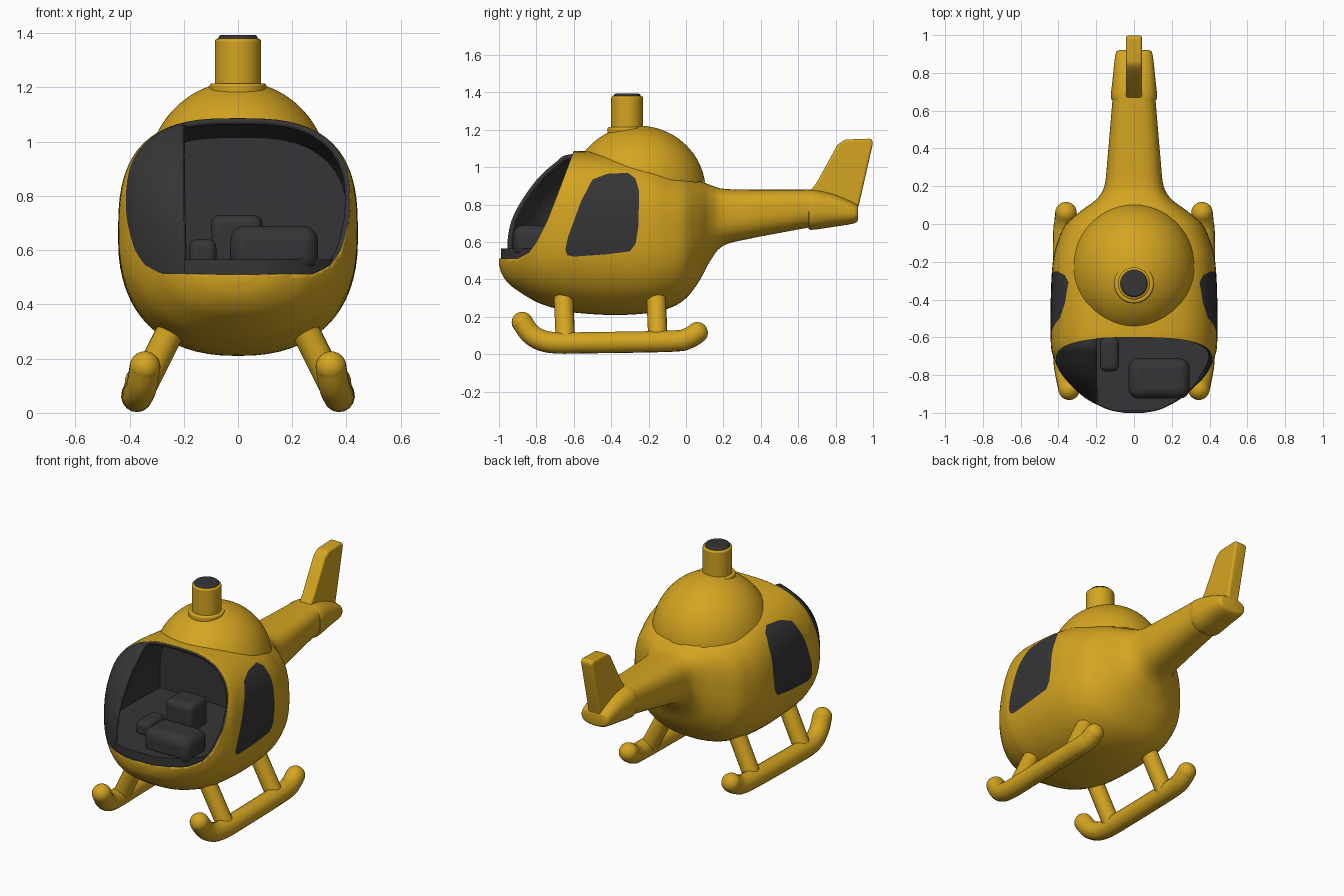
import bpy, bmesh, math
from mathutils import Vector

old = bpy.data.objects.get("Cube")
if old:
    bpy.data.objects.remove(old, do_unlink=True)


def material(name, rgb):
    m = bpy.data.materials.new(name)
    m.use_nodes = True
    m.diffuse_color = (*rgb, 1)
    m.node_tree.nodes["Principled BSDF"].inputs["Base Color"].default_value = (*rgb, 1)
    return m


YELLOW = material("golden yellow", (.66, .375, .015))
DARK = material("charcoal", (.036, .036, .038))
SEG = 64
UPPER, LOWER = 2.9, 2.35


def finish(bm, name, mats, angle=40):
    me = bpy.data.meshes.new(name)
    bm.to_mesh(me)
    bm.free()
    ob = bpy.data.objects.new(name, me)
    bpy.context.collection.objects.link(ob)
    for m in mats:
        me.materials.append(m)
    smooth(ob, angle)
    return ob


def smooth(ob, angle=40):
    bpy.ops.object.select_all(action='DESELECT')
    ob.select_set(True)
    bpy.context.view_layer.objects.active = ob
    bpy.ops.object.shade_smooth_by_angle(angle=math.radians(angle))


def refine(rows, steps):
    """Catmull-Rom interpolation of station rows."""
    v = [Vector(r) for r in rows]
    out = []
    for i in range(len(v) - 1):
        a, b, c, d = v[max(i - 1, 0)], v[i], v[i + 1], v[min(i + 2, len(v) - 1)]
        for k in range(steps):
            t = k / steps
            out.append(b + (c - a) * t / 2 + (a - b * 2.5 + c * 2 - d / 2) * t * t
                       + ((b - c) * 3 + d - a) * t ** 3 / 2)
    return out + [v[-1]]


def loft(rows):
    """Closed superellipse loft; each row is y, half width, bottom, top."""
    bm = bmesh.new()
    rings = []
    for y, w, lo, hi in rows:
        ring = []
        for i in range(SEG):
            a = math.tau * i / SEG
            c, s = math.cos(a), math.sin(a)
            power = UPPER if s > 0 else LOWER
            x = math.copysign(abs(c) ** (2 / power), c) * w
            z = (lo + hi) / 2 + math.copysign(abs(s) ** (2 / power), s) * (hi - lo) / 2
            ring.append(bm.verts.new((x, y, z)))
        rings.append(ring)
    for r, q in zip(rings, rings[1:]):
        for i in range(SEG):
            j = (i + 1) % SEG
            bm.faces.new((r[i], r[j], q[j], q[i]))
    bm.faces.new(rings[0])
    bm.faces.new(rings[-1])
    bmesh.ops.recalc_face_normals(bm, faces=bm.faces)
    return bm


def prism(name, outline, axis, lo, hi, mat, bevel=0):
    """Extrude an outline along x (outline in y, z) or z (outline in x, y)."""
    bm = bmesh.new()
    place = (lambda p, d: (d, *p)) if axis == 'x' else (lambda p, d: (*p, d))
    a = [bm.verts.new(place(p, lo)) for p in outline]
    b = [bm.verts.new(place(p, hi)) for p in outline]
    bm.faces.new(a)
    bm.faces.new(b)
    for i in range(len(a)):
        j = (i + 1) % len(a)
        bm.faces.new((a[i], a[j], b[j], b[i]))
    bmesh.ops.recalc_face_normals(bm, faces=bm.faces)
    ob = finish(bm, name, [mat])
    if bevel:
        mod = ob.modifiers.new("Rounded edges", 'BEVEL')
        mod.width, mod.segments = bevel, 4
        smooth(ob, 60)
    return ob


def box(name, x, y, z, bevel):
    corners = [(x[0], y[0]), (x[1], y[0]), (x[1], y[1]), (x[0], y[1])]
    return prism(name, corners, 'z', *z, DARK, bevel)


# Fuselage and tail boom stations
stations = [
    (-1, .05, .48, .54), (-.985, .13, .43, .62), (-.95, .21, .38, .73), (-.9, .285, .34, .82),
    (-.8, .38, .28, .95), (-.7, .428, .245, 1.04), (-.62, .441, .225, 1.085),
    (-.4, .441, .21, 1.075), (-.2, .43, .22, 1.04), (-.08, .4, .25, .99),
    (0, .36, .30, .96), (.07, .28, .39, .93), (.13, .2, .5, .905),
    (.2, .157, .58, .885), (.35, .14, .62, .88), (.67, .113, .68, .88)]
rows = refine(stations, 5)
bm = loft(rows)


def level(row, x, z):
    """Below 1 inside the fuselage section, above 1 outside."""
    y, w, lo, hi = row
    dz = (z - (lo + hi) / 2) / (hi - lo) * 2
    power = UPPER if dz > 0 else LOWER
    return abs(x / w) ** power + abs(dz) ** power


# Cut lines of the windscreen opening and side windows, in (y, z)
rim = [(-1.1, .51), (-.9, .512), (-.84, .545), (-.8, .6), (-.74, .72), (-.67, .9), (-.585, 1.13)]
window = [(-.6, .522), (-.42, .535), (-.3, .55), (-.27, .59), (-.255, .68), (-.25, .87), (-.27, .94),
          (-.31, .97), (-.42, .965), (-.5, .935), (-.56, .82), (-.63, .63), (-.645, .56), (-.635, .53)]


def cut(p, q, keep):
    faces = [f for f in bm.faces if keep(f.calc_center_median())]
    geom = faces + list({e for f in faces for e in f.edges}) \
        + list({v for f in faces for v in f.verts})
    normal = (0, p[1] - q[1], q[0] - p[0])
    bmesh.ops.bisect_plane(bm, geom=geom, plane_co=(0, *p), plane_no=normal, dist=1e-5)


def inside(c, line):
    return all((q[0] - p[0]) * (c.z - p[1]) - (q[1] - p[1]) * (c.y - p[0]) > 0
               for p, q in zip(line, line[1:]))


loop = window + window[:1]
for p, q in zip(rim, rim[1:]):
    cut(p, q, lambda c: c.y < -.5 and c.z > .4)
for p, q in zip(loop, loop[1:]):
    cut(p, q, lambda c: -.7 < c.y < -.2 and .45 < c.z < 1.02)
bmesh.ops.bisect_plane(bm, geom=bm.verts[:] + bm.edges[:] + bm.faces[:],
                       plane_co=(-.2, 0, 0), plane_no=(1, 0, 0), dist=1e-5)
open_faces = []
for f in bm.faces:
    c = f.calc_center_median()
    if inside(c, rim):
        f.material_index = 1
        if c.x > -.2:
            open_faces.append(f)
    elif inside(c, loop):
        f.material_index = 1
bmesh.ops.delete(bm, geom=open_faces, context='FACES')
body = finish(bm, "fuselage", [YELLOW, DARK], 50)
wall = body.modifiers.new("Cabin lining", 'SOLIDIFY')
wall.thickness, wall.offset = .022, -1
wall.material_offset = wall.material_offset_rim = 1

# Cabin floor and rear bulkhead follow the fuselage
cabin = [r for r in rows if -.99 < r[0] < -.15]


def half_width(r):
    drop = abs((r[2] + r[3] - 1.06) / (r[3] - r[2]))
    return r[1] * max(0, 1 - drop ** LOWER) ** (1 / LOWER) - .012


side = [(half_width(r), r[0]) for r in cabin]
prism("cabin_floor", side + [(-x, y) for x, y in reversed(side)], 'z', .49, .565, DARK)
y, w, lo, hi = cabin[-1]
finish(loft([(y - .03, w - .015, lo + .015, hi - .015), (y, w - .015, lo + .015, hi - .015)]),
       "rear_bulkhead", [DARK])

# Seating
box("seat_cushion", (-.03, .295), (-.925, -.71), (.52, .69), .055)
box("seat_back", (-.1, .09), (-.6, -.42), (.54, .73), .035)
box("side_console", (-.18, -.08), (-.78, -.6), (.54, .64), .03)

# Engine hump, trimmed where it would hang into the cabin
bpy.ops.mesh.primitive_uv_sphere_add(segments=96, ring_count=64, location=(0, -.255, .872))
hump = bpy.context.object
hump.name = "engine_hump"
hump.scale = (.335, .36, .35)
hump.data.materials.append(YELLOW)
smooth(hump)
hb = bmesh.new()
hb.from_mesh(hump.data)
buried = []
for v in hb.verts:
    p = v.co * Vector(hump.scale) + hump.location
    row = min(rows, key=lambda r: abs(r[0] - p.y))
    if level(row, p.x, p.z) < .9:
        buried.append(v)
bmesh.ops.delete(hb, geom=buried, context='VERTS')
hb.to_mesh(hump.data)
hb.free()

# Rotor mast
for name, r, lo, hi, mat in (("mast_collar", .105, 1.17, 1.215, YELLOW),
                             ("rotor_mast", .085, 1.18, 1.38, YELLOW),
                             ("mast_cap", .072, 1.36, 1.393, DARK)):
    bpy.ops.mesh.primitive_cylinder_add(vertices=40, radius=r, depth=hi - lo,
                                        location=(0, -.315, (lo + hi) / 2))
    ob = bpy.context.object
    ob.name = name
    ob.data.materials.append(mat)
    mod = ob.modifiers.new("Rounded edges", 'BEVEL')
    mod.width, mod.segments = .01, 3
    smooth(ob)

# Tail end block and fin
finish(loft(refine([(.655, .105, .675, .87), (.67, .122, .665, .88), (.78, .112, .68, .86),
                    (.9, .098, .7, .81), (.92, .08, .72, .79)], 3)), "tail_block", [YELLOW])
fin = [(.64, .84), (.7, .92), (.81, 1.12), (.85, 1.148), (.99, 1.153), (1, 1.13),
       (.925, .8), (.9, .74), (.75, .74)]
prism("tail_fin", fin, 'x', -.042, .042, YELLOW, .03)


# Landing gear
def tube(name, points, radius):
    cu = bpy.data.curves.new(name, 'CURVE')
    cu.dimensions = '3D'
    cu.bevel_depth, cu.bevel_resolution, cu.use_fill_caps = radius, 6, True
    sp = cu.splines.new('POLY')
    path = refine(points, 5)
    sp.points.add(len(path) - 1)
    for pt, co in zip(sp.points, path):
        pt.co = (*co, 1)
    sp.use_smooth = True
    cu.materials.append(YELLOW)
    bpy.context.collection.objects.link(bpy.data.objects.new(name, cu))
    for p in (points[0], points[-1]):
        bpy.ops.mesh.primitive_uv_sphere_add(segments=24, ring_count=16, radius=radius, location=p)
        ball = bpy.context.object
        ball.name = name + "_end"
        ball.data.materials.append(YELLOW)
        smooth(ball)


for s, label in ((1, "left"), (-1, "right")):
    tube(label + "_skid", [(s * .343, -.875, .17), (s * .355, -.82, .1), (s * .37, -.72, .063),
                           (s * .374, -.5, .062), (s * .372, -.08, .07),
                           (s * .365, .01, .085), (s * .36, .06, .115)], .057)
    for y, place in ((-.645, "front"), (-.15, "rear")):
        tube(f"{label}_{place}_strut", [(s * .36, y, .08), (s * .24, y - .01, .32)], .052)
